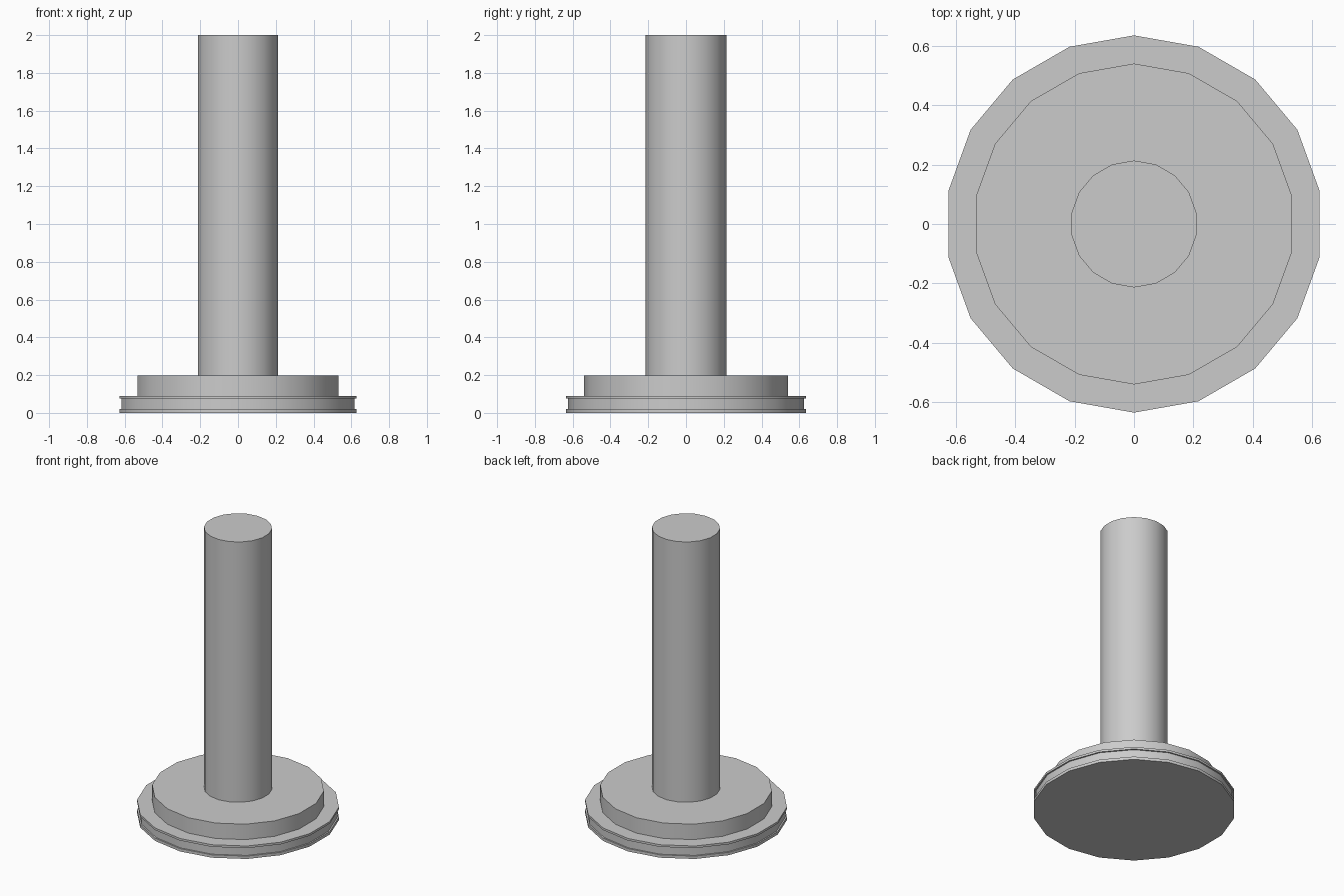
import bpy, bmesh
from math import sin, cos, radians, tau

if "Cube" in bpy.data.objects:
    bpy.data.objects.remove(bpy.data.objects["Cube"])

SIDES = 18


def lathe(name, profile, cap_bottom):
    """Stack of 18-sided rings from (radius, z) pairs, with flat end caps."""
    bm = bmesh.new()
    rings = []
    for r, z in profile:
        rings.append([bm.verts.new((r * sin(tau * i / SIDES), r * cos(tau * i / SIDES), z))
                      for i in range(SIDES)])
    for a, b in zip(rings, rings[1:]):
        for i in range(SIDES):
            j = (i + 1) % SIDES
            bm.faces.new((a[i], a[j], b[j], b[i]))
    bm.faces.new(rings[-1])
    if cap_bottom:
        bm.faces.new(rings[0])
    bmesh.ops.recalc_face_normals(bm, faces=bm.faces)
    if not cap_bottom:
        # open shell: make sure the top cap faces up
        top = max(bm.faces, key=lambda f: f.calc_center_median().z)
        top.normal_update()
        if top.normal.z < 0:
            bmesh.ops.reverse_faces(bm, faces=bm.faces)
    mesh = bpy.data.meshes.new(name)
    bm.to_mesh(mesh)
    bm.free()
    obj = bpy.data.objects.new(name, mesh)
    bpy.context.collection.objects.link(obj)
    bpy.ops.object.select_all(action='DESELECT')
    obj.select_set(True)
    bpy.context.view_layer.objects.active = obj
    bpy.ops.object.shade_smooth_by_angle(angle=radians(30))
    return obj


# Round foot with two thin lips around a shallow groove
lathe("foot_plate", [(0.636, 0), (0.636, 0.02), (0.626, 0.02), (0.626, 0.075),
                     (0.636, 0.075), (0.636, 0.09)], True)
# Narrower step on the foot
lathe("step_plate", [(0.541, 0.09), (0.541, 0.197)], False)
# Tall post
lathe("post", [(0.214, 0.197), (0.214, 2.0)], False)
